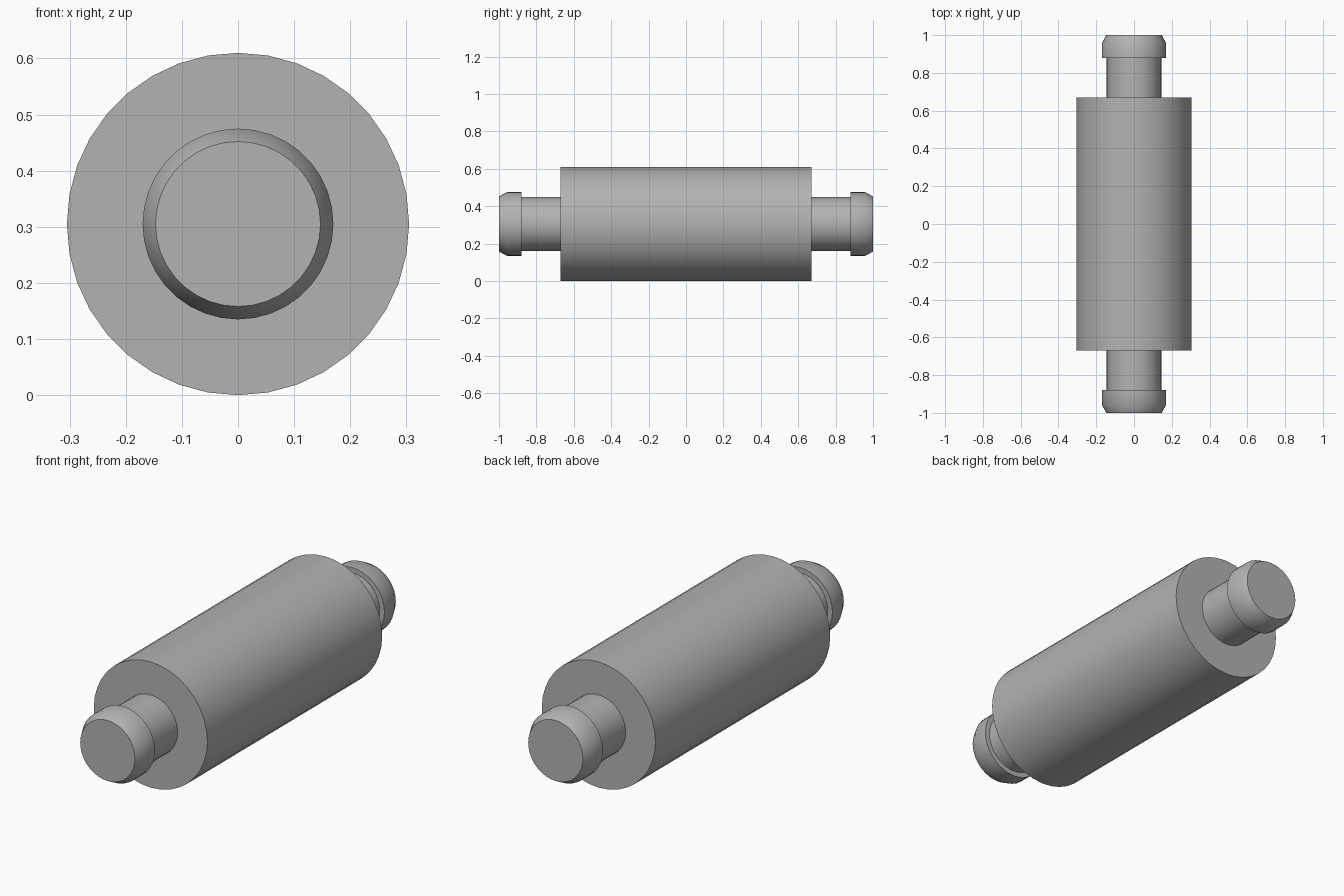
import bpy
import math

SIDES = 36
AXIS_HEIGHT = 0.305

cube = bpy.data.objects.get("Cube")
if cube:
    bpy.data.objects.remove(cube, do_unlink=True)

# Single plain grey material
grey = bpy.data.materials.new("plain_grey")
grey.use_nodes = True
colour = (0.45, 0.45, 0.45, 1)
grey.diffuse_color = colour
grey.node_tree.nodes["Principled BSDF"].inputs["Base Color"].default_value = colour


def lathe(name, profile, side=1):
    """Turn (radius, y) points around the y axis and cap both ends."""
    verts, faces = [], []
    for radius, y in profile:
        for i in range(SIDES):
            a = math.tau * i / SIDES
            verts.append((radius * math.sin(a) * side, y * side, radius * math.cos(a)))
    for r in range(len(profile) - 1):
        for i in range(SIDES):
            j = (i + 1) % SIDES
            a, b = r * SIDES, (r + 1) * SIDES
            faces.append((a + i, a + j, b + j, b + i))
    last = (len(profile) - 1) * SIDES
    faces.append(tuple(reversed(range(SIDES))))
    faces.append(tuple(range(last, last + SIDES)))
    mesh = bpy.data.meshes.new(name)
    mesh.from_pydata(verts, [], faces)
    # Make every face point outwards
    import bmesh
    bm = bmesh.new()
    bm.from_mesh(mesh)
    bmesh.ops.recalc_face_normals(bm, faces=bm.faces)
    bm.to_mesh(mesh)
    bm.free()
    mesh.materials.append(grey)
    obj = bpy.data.objects.new(name, mesh)
    obj.location.z = AXIS_HEIGHT
    bpy.context.collection.objects.link(obj)
    bpy.ops.object.select_all(action="DESELECT")
    obj.select_set(True)
    bpy.context.view_layer.objects.active = obj
    bpy.ops.object.shade_smooth_by_angle(angle=math.radians(35))
    return obj


# Main roller
lathe("roller_body", [(0.305, -0.67), (0.305, 0.67)])

# Stub shaft with a chamfered collar at each end
stub = [(0.145, 0.66), (0.145, 0.88), (0.17, 0.88), (0.17, 0.957), (0.147, 1.0)]
for name, side in (("front_pin", -1), ("back_pin", 1)):
    lathe(name, stub, side)
